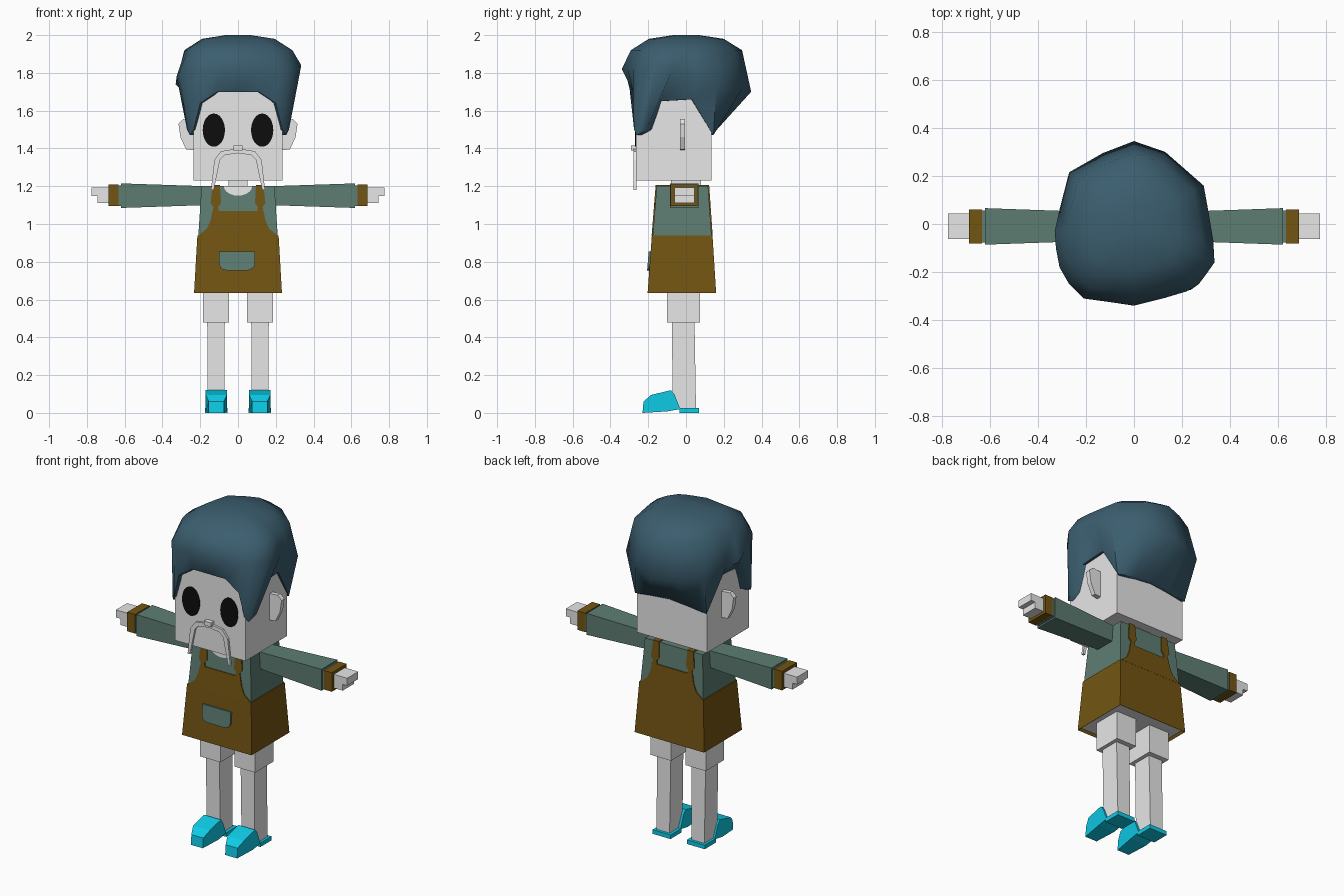
import bpy, bmesh, math

cube = bpy.data.objects.get("Cube")
if cube:
    bpy.data.objects.remove(cube, do_unlink=True)


def material(name, r, g, b):
    mat = bpy.data.materials.new(name)
    mat.use_nodes = True
    mat.diffuse_color = (r, g, b, 1)
    mat.node_tree.nodes["Principled BSDF"].inputs["Base Color"].default_value = (r, g, b, 1)
    return mat


skin = material("pale skin", 0.8, 0.8, 0.8)
green = material("shirt green", 0.11, 0.205, 0.17)
brown = material("apron brown", 0.17, 0.09, 0.006)
blue = material("hair blue", 0.044, 0.111, 0.158)
cyan = material("shoe cyan", 0.004, 0.6, 0.8)
black = material("eye black", 0.004, 0.004, 0.004)


def loft(name, rings, mat):
    """Skin a row of equal-length rings and close both ends."""
    bm = bmesh.new()
    rows = [[bm.verts.new(p) for p in ring] for ring in rings]
    n = len(rows[0])
    for a, b in zip(rows, rows[1:]):
        for i in range(n):
            j = (i + 1) % n
            bm.faces.new((a[i], a[j], b[j], b[i]))
    bm.faces.new(rows[0])
    bm.faces.new(rows[-1])
    bmesh.ops.recalc_face_normals(bm, faces=bm.faces)
    mesh = bpy.data.meshes.new(name)
    bm.to_mesh(mesh)
    bm.free()
    obj = bpy.data.objects.new(name, mesh)
    bpy.context.collection.objects.link(obj)
    mesh.materials.append(mat)
    return obj


def rect(x, y, z):
    return [(x[0], y[0], z), (x[1], y[0], z), (x[1], y[1], z), (x[0], y[1], z)]


def box(name, x, y, z, mat):
    return loft(name, [rect(x, y, z[0]), rect(x, y, z[1])], mat)


def plate(name, outline, y0, y1, mat):
    """Upright outline in x and z given depth; y0 and y1 are functions of z."""
    return loft(name, [[(x, f(z), z) for x, z in outline] for f in (y0, y1)], mat)


def flat(value):
    return lambda z: value


def mirrored(half):
    return half + [(-x, z) for x, z in reversed(half) if x > 0]


def arc(cx, cz, rx, rz, start, end, steps):
    angles = [math.radians(start + (end - start) * i / steps) for i in range(steps + 1)]
    return [(cx + rx * math.cos(a), cz + rz * math.sin(a)) for a in angles]


# Head, neck and nose
box("head", (-0.235, 0.235), (-0.265, 0.135), (1.23, 1.78), skin)
box("neck", (-0.05, 0.05), (-0.08, 0.08), (1.15, 1.24), skin)
box("nose", (-0.024, 0.024), (-0.292, -0.26), (1.39, 1.415), skin)

# Drooping moustache
drop = [(0, 1.4), (0.09, 1.385), (0.125, 1.34), (0.143, 1.18),
        (0.128, 1.18), (0.095, 1.34), (0.07, 1.365), (0, 1.375)]
for side, label in ((1, "left"), (-1, "right")):
    plate(label + "_moustache", [(side * x, z) for x, z in drop],
          flat(-0.278), flat(-0.263), skin)

# Hair: inner rim, rim, fullest ring, upper ring, crown
rim = [(0, -0.28, 1.7), (0.11, -0.28, 1.7), (0.2, -0.28, 1.64), (0.235, -0.275, 1.5),
       (0.255, -0.26, 1.47), (0.27, -0.21, 1.5), (0.25, -0.14, 1.65), (0.25, 0.03, 1.66),
       (0.24, 0.145, 1.47), (0.12, 0.155, 1.49), (0, 0.155, 1.5)]
rim += [(-x, y, z) for x, y, z in rim[-2:0:-1]]
belly = [(0, -0.34, 1.82), (0.12, -0.31, 1.82), (0.22, -0.28, 1.82), (0.27, -0.25, 1.82),
         (0.3, -0.21, 1.82), (0.335, -0.16, 1.84), (0.33, -0.07, 1.82), (0.31, 0.05, 1.8),
         (0.29, 0.16, 1.72), (0.13, 0.3, 1.72), (0, 0.345, 1.7), (-0.13, 0.295, 1.7),
         (-0.27, 0.215, 1.72), (-0.31, 0.06, 1.74), (-0.33, -0.03, 1.74), (-0.325, -0.1, 1.78),
         (-0.31, -0.18, 1.8), (-0.27, -0.25, 1.82), (-0.21, -0.31, 1.82), (-0.1, -0.325, 1.82)]


def shrink(ring, s, z=None):
    return [(x * s, y * s, z or h) for x, y, h in ring]


hair = loft("hair", [shrink(rim, 0.8), rim, belly, shrink(belly, 0.86, 1.92),
                     shrink(belly, 0.58, 1.98), shrink(belly, 0.2, 2.0)], blue)
bpy.context.view_layer.objects.active = hair
hair.select_set(True)
bpy.ops.object.shade_smooth_by_angle(angle=math.radians(55))
hair.select_set(False)


# Torso surface depth by height
def front(z):
    return -0.155 - 0.08 * (1.2 - z)


def back(z):
    return 0.117 + 0.07 * (1.2 - z)


def wide(z):
    return 0.193 + 0.065 * (1.2 - z)


def body_ring(z, grow=0):
    w = wide(z) + grow
    return rect((-w, w), (front(z) - grow, back(z) + grow), z)


loft("shirt", [body_ring(0.7), body_ring(1.2)], green)

# Apron skirt with a recessed skin-coloured underside
skirt = loft("apron_skirt", [body_ring(0.635, 0.003), body_ring(0.94, 0.005)], brown)
skirt.data.materials.append(skin)
bm = bmesh.new()
bm.from_mesh(skirt.data)
bm.normal_update()
under = min(bm.faces, key=lambda f: f.calc_center_median().z)
bmesh.ops.inset_region(bm, faces=[under], thickness=0.012)
under.material_index = 1
bmesh.ops.translate(bm, verts=under.verts, vec=(0, 0, 0.015))
bm.to_mesh(skirt.data)
bm.free()

# Apron bibs and straps, front and back
bib = mirrored([(0.21, 0.94), (0.165, 0.975), (0.145, 1.02), (0.135, 1.07)])
strap = [(0.1, 1.06), (0.135, 1.06), (0.13, 1.09), (0.145, 1.11),
         (0.135, 1.2), (0.095, 1.2), (0.09, 1.11), (0.105, 1.09)]
for label, surface, out in (("front", front, -1), ("back", back, 1)):
    def outer(z, s=surface, o=out):
        return s(z) + o * 0.006
    plate(label + "_bib", bib, surface, outer, brown)
    for side, hand in ((1, "left"), (-1, "right")):
        plate(f"{hand}_{label}_strap", [(side * x, z) for x, z in strap],
              surface, outer, brown)

# Scooped neckline and front pocket
plate("neckline", arc(0, 1.2, 0.075, 0.05, 180, 360, 10), front,
      lambda z: front(z) - 0.003, skin)
pocket = [(-0.1, 0.855), (-0.1, 0.79)] + arc(-0.06, 0.79, 0.04, 0.035, 200, 270, 4)
pocket += arc(0.05, 0.79, 0.04, 0.035, 270, 360, 4) + [(0.09, 0.855)]
plate("pocket", pocket, lambda z: front(z) - 0.015, front, green)

# Shoe side outline in y and z
shoe_profile = [(-0.23, 0), (-0.225, 0.06), (-0.185, 0.095), (-0.08, 0.12),
                (-0.062, 0.1), (-0.03, 0.02), (-0.1, 0.008)]
ear = [(0.23, 1.55), (0.29, 1.555), (0.315, 1.53), (0.305, 1.46), (0.275, 1.395), (0.23, 1.39)]

for side, label in ((1, "left"), (-1, "right")):
    def span(a, b, s=side):
        return (s * a, s * b)

    def part(name, x, y, z, mat):
        box(f"{label}_{name}", span(*x), y, z, mat)

    # Eye, ear and shoulder strap
    plate(label + "_eye", arc(side * 0.128, 1.497, 0.059, 0.088, 0, 345, 23),
          flat(-0.269), flat(-0.264), black)
    plate(label + "_ear", [(side * x, z) for x, z in ear], flat(-0.033), flat(-0.005), skin)
    part("shoulder_strap", (0.095, 0.135), (-0.161, 0.123), (1.198, 1.206), brown)

    # Sleeve widening toward the wrist, cuff and stepped hand
    loft(label + "_sleeve", [
        [(side * x, y, z) for y, z in ((y0, z0), (y1, z0), (y1, z1), (y0, z1))]
        for x, y0, y1, z0, z1 in ((0.17, -0.07, 0.05, 1.1, 1.2),
                                  (0.62, -0.086, 0.066, 1.085, 1.215))], green)
    part("sleeve_end", (0.61, 0.64), (-0.078, 0.056), (1.095, 1.205), green)
    part("cuff", (0.633, 0.686), (-0.082, 0.06), (1.095, 1.21), brown)
    part("hand", (0.68, 0.775), (-0.062, 0.044), (1.148, 1.193), skin)
    part("fingers", (0.68, 0.745), (-0.062, 0.044), (1.11, 1.15), skin)

    # Legs
    part("thigh", (0.048, 0.185), (-0.1, 0.075), (0.478, 0.66), skin)
    loft(label + "_shin", [rect(span(0.073, 0.16), (-0.07, 0.053), 0.02),
                           rect(span(0.07, 0.163), (-0.075, 0.045), 0.49)], skin)

    # Shoe toe with narrowed tip, and flat heel
    rings = []
    for edge in (-1, 1):
        rings.append([(side * 0.115 + edge * (0.04 if y < -0.2 else 0.056), y, z)
                      for y, z in shoe_profile])
    loft(label + "_shoe", rings, cyan)
    part("heel", (0.055, 0.175), (-0.035, 0.07), (0, 0.025), cyan)
